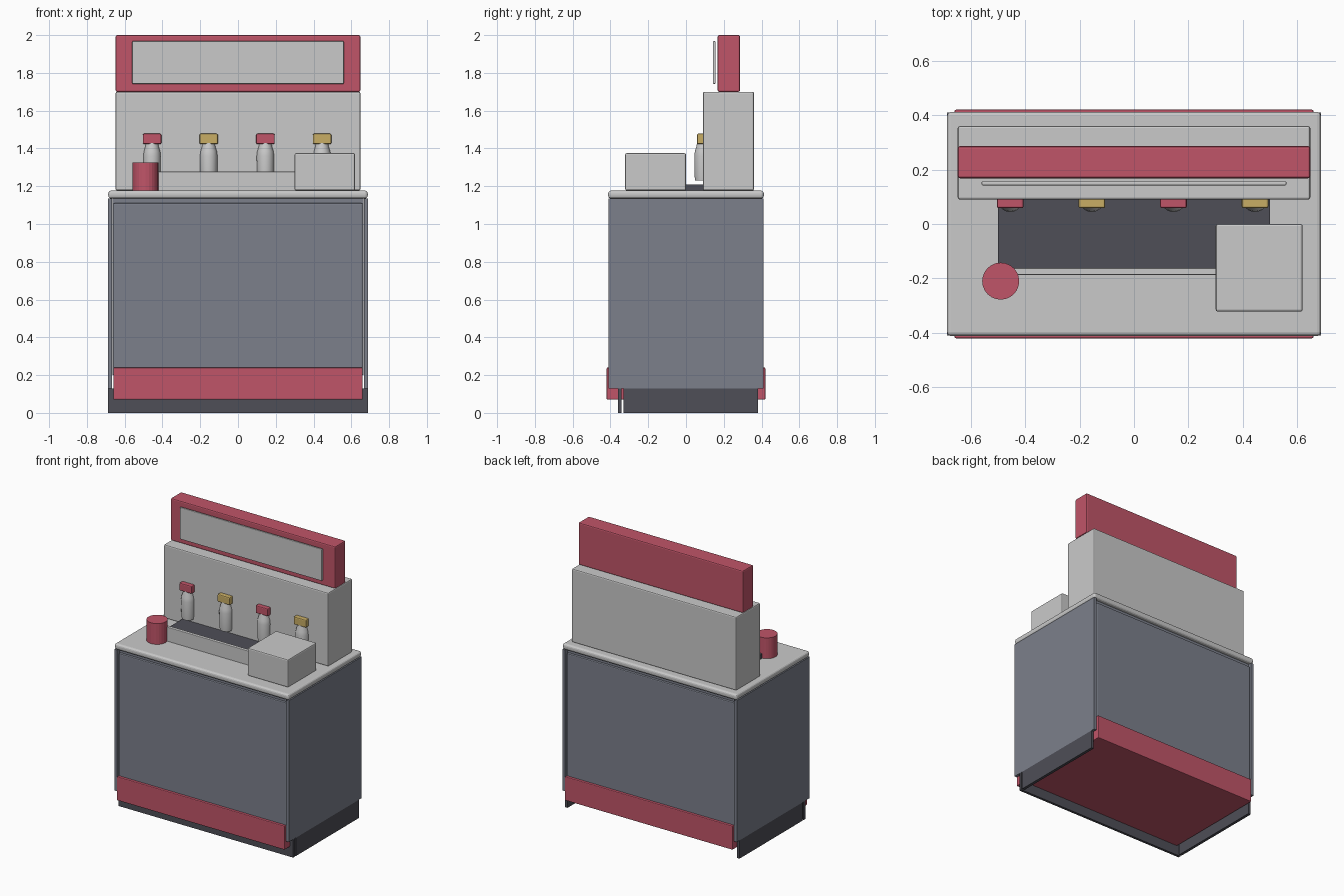
import bpy, bmesh
from mathutils import Matrix, Vector

cube = bpy.data.objects.get("Cube")
if cube:
    bpy.data.objects.remove(cube, do_unlink=True)


def material(name, r, g, b):
    m = bpy.data.materials.new(name)
    m.use_nodes = True
    m.diffuse_color = (r, g, b, 1)
    m.node_tree.nodes["Principled BSDF"].inputs["Base Color"].default_value = (r, g, b, 1)
    return m


red = material("red", 0.53, 0.09, 0.14)
grey = material("light_grey", 0.59, 0.59, 0.59)
slate = material("slate", 0.2, 0.215, 0.26)
dark = material("charcoal", 0.077, 0.077, 0.095)
yellow = material("mustard", 0.58, 0.42, 0.13)


def finish(name, bm, mat):
    mesh = bpy.data.meshes.new(name)
    bm.to_mesh(mesh)
    bm.free()
    mesh.materials.append(mat)
    obj = bpy.data.objects.new(name, mesh)
    bpy.context.collection.objects.link(obj)
    return obj


def box(name, mat, xs, ys, zs, bevel=0.0, segments=2):
    """Box spanning the given ranges, with optional rounded edges."""
    lo, hi = Vector((xs[0], ys[0], zs[0])), Vector((xs[1], ys[1], zs[1]))
    bm = bmesh.new()
    bmesh.ops.create_cube(bm, size=1, matrix=Matrix.Translation((lo + hi) / 2) @ Matrix.Diagonal((hi - lo).to_4d()))
    obj = finish(name, bm, mat)
    if bevel:
        mod = obj.modifiers.new("rounded_edges", "BEVEL")
        mod.width = bevel
        mod.segments = segments
    return obj


def lathe(name, mat, x, y, profile, sides):
    """Solid of revolution from (radius, height) pairs, capped at both ends."""
    bm = bmesh.new()
    verts = [bm.verts.new((x + r, y, z)) for r, z in profile]
    edges = [bm.edges.new(pair) for pair in zip(verts, verts[1:])]
    bmesh.ops.spin(bm, geom=verts + edges, cent=(x, y, 0), axis=(0, 0, 1),
                   angle=6.283185307, steps=sides)
    bmesh.ops.remove_doubles(bm, verts=bm.verts, dist=0.0005)
    bmesh.ops.holes_fill(bm, edges=[e for e in bm.edges if e.is_boundary])
    bmesh.ops.recalc_face_normals(bm, faces=bm.faces)
    return finish(name, bm, mat)


# Cabinet: recessed body between two side panels
box("cabinet_body", slate, (-0.665, 0.665), (-0.385, 0.385), (0.2, 1.135))
box("cabinet_panel", slate, (-0.66, 0.66), (-0.402, 0.402), (0.2, 1.11), 0.006)
box("kick_band", red, (-0.66, 0.66), (-0.42, 0.42), (0.07, 0.24), 0.005)
for side, x0, x1 in (("right", -0.687, -0.667), ("left", 0.667, 0.687)):
    box(side + "_side_panel", slate, (x0, x1), (-0.41, 0.41), (0.13, 1.135))
    box(side + "_plinth", dark, (x0, x1), (-0.33, 0.38), (0, 0.13))
box("front_plinth", dark, (-0.687, 0.687), (-0.36, -0.342), (0, 0.13))

# Counter and drip tray
box("countertop", grey, (-0.687, 0.687), (-0.412, 0.412), (1.135, 1.177), 0.015, 3)
box("drip_tray", dark, (-0.5, 0.5), (-0.165, 0.12), (1.17, 1.21))
box("tray_lip", grey, (-0.5, 0.5), (-0.187, -0.162), (1.17, 1.277), 0.004)

# Dispenser tower and sign
box("tower", grey, (-0.648, 0.648), (0.09, 0.36), (1.177, 1.7), 0.008)
box("sign_box", red, (-0.648, 0.648), (0.168, 0.286), (1.7, 2), 0.008)
box("sign_face", grey, (-0.56, 0.56), (0.142, 0.157), (1.742, 1.968), 0.004)

# Row of taps with alternating caps
tap_profile = [(0.042, 1.23), (0.045, 1.26), (0.046, 1.36), (0.043, 1.385),
               (0.035, 1.41), (0.03, 1.44)]
for i in range(4):
    x = -0.455 + 0.3 * i
    tap = lathe("tap_body_%d" % (i + 1), grey, x, 0.09, tap_profile, 24)
    tap.select_set(True)
    bpy.context.view_layer.objects.active = tap
    bpy.ops.object.shade_smooth_by_angle()
    tap.select_set(False)
    box("tap_cap_%d" % (i + 1), yellow if i % 2 else red,
        (x - 0.049, x + 0.049), (0.058, 0.12), (1.423, 1.478), 0.007)

# Items on the counter
box("counter_box", grey, (0.3, 0.62), (-0.322, 0), (1.177, 1.375), 0.008)
lathe("cup", red, -0.49, -0.21, [(0.068, 1.177), (0.068, 1.325)], 24)
